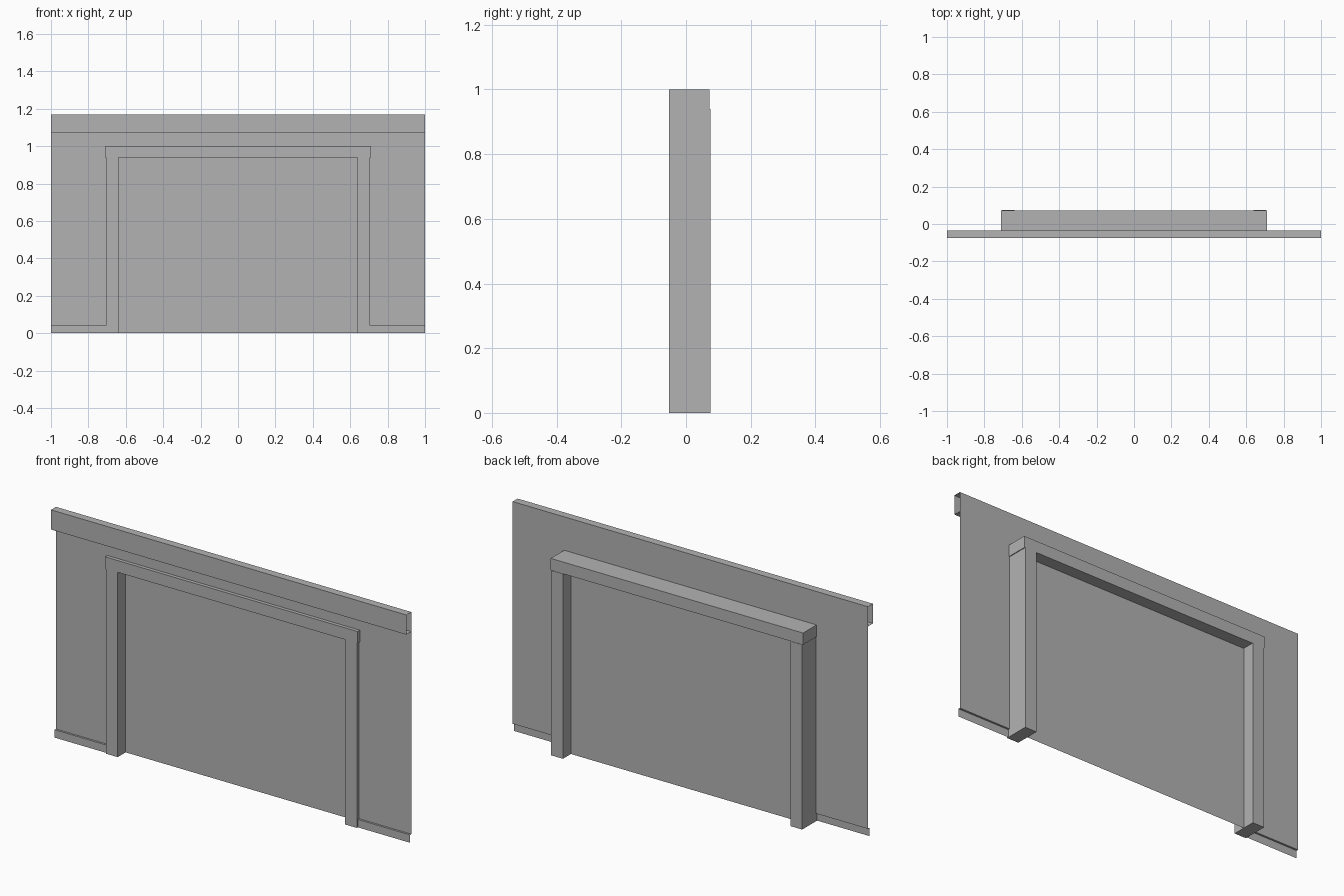
import bpy

if "Cube" in bpy.data.objects:
    bpy.data.objects.remove(bpy.data.objects["Cube"], do_unlink=True)

# One plain grey for everything
grey = bpy.data.materials.new("plain grey")
grey.use_nodes = True
grey.diffuse_color = (0.45, 0.45, 0.45, 1)
grey.node_tree.nodes["Principled BSDF"].inputs["Base Color"].default_value = (0.45, 0.45, 0.45, 1)


def add_mesh(name, verts, faces):
    mesh = bpy.data.meshes.new(name)
    mesh.from_pydata(verts, [], faces)
    mesh.materials.append(grey)
    obj = bpy.data.objects.new(name, mesh)
    bpy.context.collection.objects.link(obj)
    return obj


def box(name, x0, x1, y0, y1, z0, z1):
    verts = [(x, y, z) for x in (x0, x1) for y in (y0, y1) for z in (z0, z1)]
    faces = [(0, 1, 3, 2), (4, 6, 7, 5), (0, 4, 5, 1),
             (2, 3, 7, 6), (0, 2, 6, 4), (1, 5, 7, 3)]
    return add_mesh(name, verts, faces)


def strip(name, x0, x1, profile):
    """Sweep an open (y, z) profile along x, leaving the ends open."""
    n = len(profile)
    verts = [(x, y, z) for x in (x0, x1) for y, z in profile]
    faces = [(i, i + n, i + n + 1, i + 1) for i in range(n - 1)]
    return add_mesh(name, verts, faces)


WALL_Y, FRONT, BACK, DOOR_Y = -0.035, -0.053, 0.075, 0.011
TOP, HEAD, SKIRT = 1.17, 0.94, 0.04
INNER, OUTER = 0.64, 0.706

# Thin wall around the opening
strip("wall_over_door", -1, 1, [(WALL_Y, 1.0), (WALL_Y, TOP)])
skirting = [(WALL_Y - 0.01, 0), (WALL_Y - 0.01, SKIRT), (WALL_Y, SKIRT)]
for side, x0, x1 in (("left", OUTER, 1), ("right", -1, -OUTER)):
    strip("wall_" + side, x0, x1, [(WALL_Y, SKIRT), (WALL_Y, 1.0)])
    strip("skirting_" + side, x0, x1, skirting)

# Hollow cornice along the top
strip("cornice", -1, 1, [(WALL_Y, 1.07), (-0.075, 1.07), (-0.075, TOP), (WALL_Y, TOP)])

# Door frame and the recessed door sheet
box("post_left", INNER, OUTER, FRONT, BACK, 0, HEAD)
box("post_right", -OUTER, -INNER, FRONT, BACK, 0, HEAD)
box("door_header", -0.71, 0.71, FRONT, 0.073, HEAD, 1.0)
strip("door_panel", -INNER, INNER, [(DOOR_Y, 0), (DOOR_Y, HEAD)])
